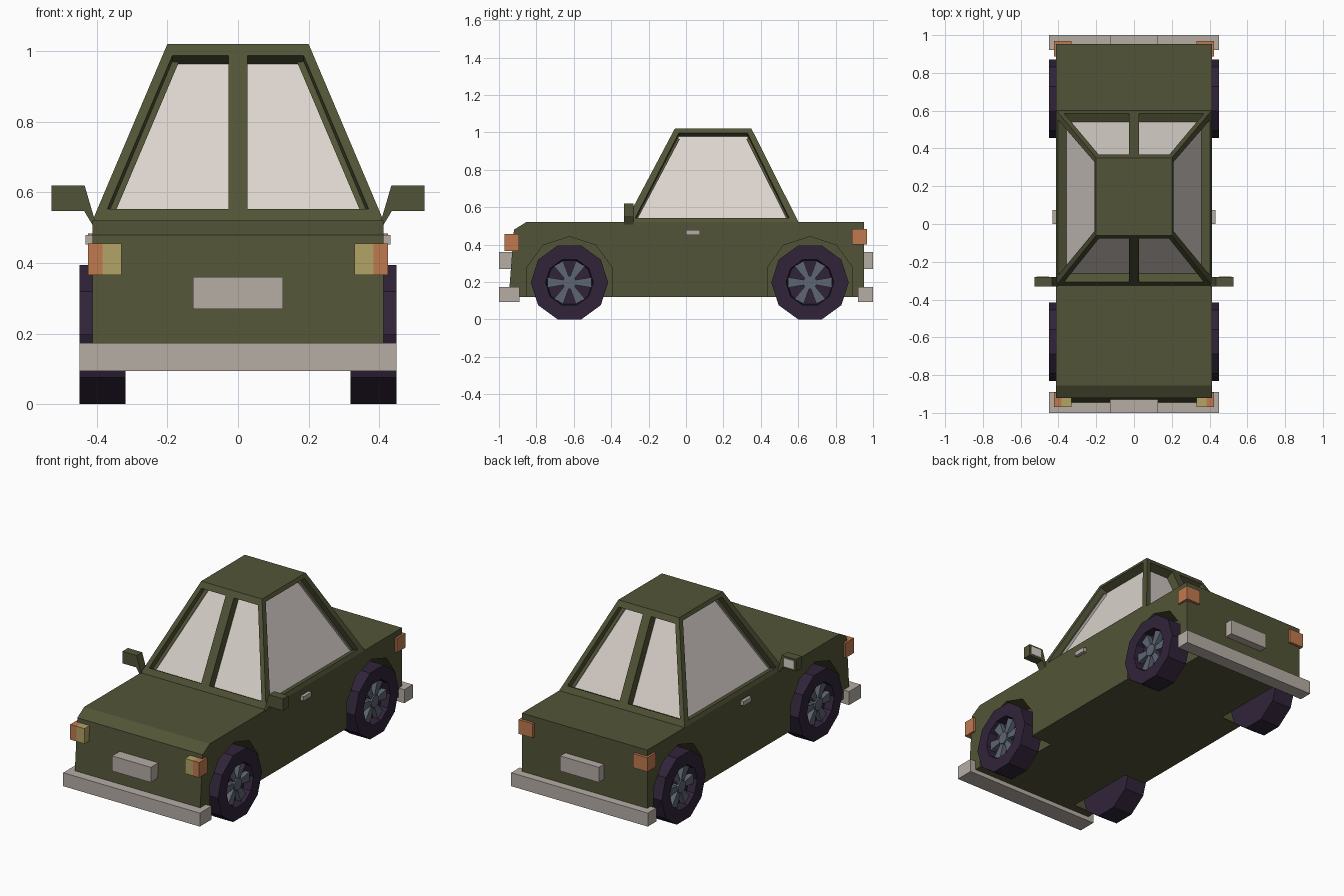
import bpy, bmesh, math
from mathutils import Vector

if "Cube" in bpy.data.objects:
    bpy.data.objects.remove(bpy.data.objects["Cube"])


def lin(c):
    c /= 255
    return c / 12.92 if c <= 0.04045 else ((c + 0.055) / 1.055) ** 2.4


def material(name, r, g, b):
    m = bpy.data.materials.new(name)
    m.diffuse_color = (lin(r), lin(g), lin(b), 1)
    m.use_nodes = True
    m.node_tree.nodes["Principled BSDF"].inputs["Base Color"].default_value = m.diffuse_color
    return m


OLIVE = material("olive paint", 82, 84, 55)
GLASS = material("pale glass", 220, 212, 206)
GREY = material("warm grey trim", 182, 173, 165)
ORANGE = material("orange lamp", 192, 122, 80)
YELLOW = material("yellow lamp", 178, 164, 102)
RUBBER = material("dark purple rubber", 48, 36, 57)
METAL = material("blue grey metal", 94, 102, 115)


def finish(name, bm, *mats):
    bmesh.ops.remove_doubles(bm, verts=bm.verts, dist=0.0005)
    bmesh.ops.recalc_face_normals(bm, faces=bm.faces)
    me = bpy.data.meshes.new(name)
    bm.to_mesh(me)
    bm.free()
    for m in mats:
        me.materials.append(m)
    ob = bpy.data.objects.new(name, me)
    bpy.context.collection.objects.link(ob)
    return ob


def add_prism(bm, pts, axis, a, b):
    """Extrude a 2D profile along x (profile is y,z) or y (profile is x,z)."""
    place = (lambda p, t: (t, p[0], p[1])) if axis == "x" else (lambda p, t: (p[0], t, p[1]))
    lo = [bm.verts.new(place(p, a)) for p in pts]
    hi = [bm.verts.new(place(p, b)) for p in pts]
    bm.faces.new(lo)
    bm.faces.new(hi)
    n = len(pts)
    for i in range(n):
        j = (i + 1) % n
        bm.faces.new((lo[i], lo[j], hi[j], hi[i]))


def prism(name, pts, axis, a, b, mat):
    bm = bmesh.new()
    add_prism(bm, pts, axis, a, b)
    return finish(name, bm, mat)


def box(name, x0, x1, y0, y1, z0, z1, mat):
    return prism(name, [(x0, z0), (x1, z0), (x1, z1), (x0, z1)], "y", y0, y1, mat)


def ngon(n, r, cy=0.0, cz=0.0, start=0.0):
    return [(cy + r * math.cos(start + 2 * math.pi * i / n),
             cz + r * math.sin(start + 2 * math.pi * i / n)) for i in range(n)]


AXLES = {"front": -0.623, "rear": 0.663}
SIDES = {"right": 1, "left": -1}
WHEEL_Z = 0.198

# Lower body with wheel arches cut out
body = prism("body", [(-0.948, 0.12), (-0.92, 0.48), (-0.855, 0.52), (0.952, 0.52), (0.952, 0.12)],
             "x", -0.412, 0.412, OLIVE)
bm = bmesh.new()
for y in AXLES.values():
    for s in SIDES.values():
        add_prism(bm, ngon(10, 0.24, y, 0.203, math.pi / 2), "x", s * 0.27, s * 0.6)
cutter = finish("wheel_arch_cutter", bm, OLIVE)
cutter.hide_render = True
mod = body.modifiers.new("arches", "BOOLEAN")
mod.operation, mod.solver, mod.object = "DIFFERENCE", "EXACT", cutter
bpy.context.view_layer.update()
cut = bpy.data.meshes.new_from_object(body.evaluated_get(bpy.context.evaluated_depsgraph_get()))
body.modifiers.clear()
body.data = cut
bpy.data.objects.remove(cutter)

# Cabin: tapered frame with recessed panes
bm = bmesh.new()
Z0, Z1, DEPTH = 0.52, 1.02, 0.05


def pane(to3d, outer, inner):
    o = [Vector(to3d(*p)) for p in outer]
    i = [Vector(to3d(*p)) for p in inner]
    n = (o[1] - o[0]).cross(o[3] - o[0]).normalized()
    if n.dot(o[0] - Vector((0, 0.14, 0.5))) < 0:
        n.negate()
    deep = [p - n * DEPTH for p in i]
    for a, b in ((o, i), (i, deep)):
        for k in range(4):
            m = (k + 1) % 4
            bm.faces.new([bm.verts.new(p) for p in (a[k], a[m], b[m], b[k])])
    bm.faces.new([bm.verts.new(p) for p in deep]).material_index = 1


def mix(a, b, z):
    return a + (b - a) * (z - Z0) / (Z1 - Z0)


for low, high in ((-0.325, -0.06), (0.602, 0.35)):      # windscreen and rear window
    for s in SIDES.values():
        pane(lambda h, z: (h * s, mix(low, high, z), z),
             [(0, Z0), (0.412, Z0), (0.2, Z1), (0, Z1)],
             [(0.027, 0.553), (0.37, 0.553), (0.186, 0.987), (0.027, 0.987)])
for s in SIDES.values():                                # side windows
    pane(lambda h, z: (s * mix(0.412, 0.2, z), h, z),
         [(-0.325, Z0), (0.602, Z0), (0.35, Z1), (-0.06, Z1)],
         [(-0.272, 0.542), (0.552, 0.542), (0.328, 0.998), (-0.038, 0.998)])
bm.faces.new([bm.verts.new(p) for p in
              ((-0.2, -0.06, Z1), (0.2, -0.06, Z1), (0.2, 0.35, Z1), (-0.2, 0.35, Z1))])
finish("cabin", bm, OLIVE, GLASS)

# Wheels: lathed ten-sided tyre with a dished, spoked rim
for end, y in AXLES.items():
    for side, s in SIDES.items():
        bm = bmesh.new()
        profile = [(0.318, 0.207), (0.449, 0.207), (0.449, 0.128), (0.40, 0.122)]
        rings = [[bm.verts.new((s * x, y + p, WHEEL_Z + q)) for p, q in ngon(10, r)]
                 for x, r in profile]
        for a, b in zip(rings, rings[1:]):
            for i in range(10):
                j = (i + 1) % 10
                bm.faces.new((a[i], a[j], b[j], b[i]))
        bm.faces.new(rings[0])
        bm.faces.new(rings[-1])
        finish(f"{end}_{side}_tyre", bm, RUBBER)

        bm = bmesh.new()
        add_prism(bm, ngon(12, 0.036, y, WHEEL_Z), "x", s * 0.395, s * 0.438)
        for k in range(6):
            c, d = math.cos(k * math.pi / 3), math.sin(k * math.pi / 3)
            spoke = [(0.03, -0.013), (0.117, -0.028), (0.117, 0.028), (0.03, 0.013)]
            add_prism(bm, [(y + u * c - v * d, WHEEL_Z + u * d + v * c) for u, v in spoke],
                      "x", s * 0.395, s * 0.43)
        finish(f"{end}_{side}_rim", bm, METAL)

# Bumpers and blank plates
box("front_bumper", -0.449, 0.449, -1.0, -0.89, 0.094, 0.174, GREY)
box("rear_bumper", -0.449, 0.449, 0.92, 1.0, 0.094, 0.174, GREY)
box("front_plate", -0.127, 0.127, -1.0, -0.92, 0.27, 0.36, GREY)
box("rear_plate", -0.127, 0.127, 0.94, 1.0, 0.27, 0.36, GREY)

# Lamps, door handles and mirrors on both sides
for side, s in SIDES.items():
    box(f"{side}_headlamp", s * 0.33, s * 0.384, -0.97, -0.9, 0.366, 0.456, YELLOW)
    box(f"{side}_indicator", s * 0.384, s * 0.424, -0.97, -0.893, 0.366, 0.456, ORANGE)
    box(f"{side}_tail_lamp", s * 0.33, s * 0.424, 0.888, 0.968, 0.4, 0.484, ORANGE)
    box(f"{side}_door_handle", s * 0.40, s * 0.432, 0.0, 0.075, 0.453, 0.479, GREY)
    arm = [(0.4, 0.51), (0.412, 0.508), (0.436, 0.548), (0.528, 0.548), (0.528, 0.619), (0.434, 0.619), (0.408, 0.53)]
    prism(f"{side}_mirror", [(s * x, z) for x, z in arm], "y", -0.332, -0.28, OLIVE)
    box(f"{side}_mirror_glass", s * 0.449, s * 0.517, -0.282, -0.277, 0.559, 0.608, GLASS)
